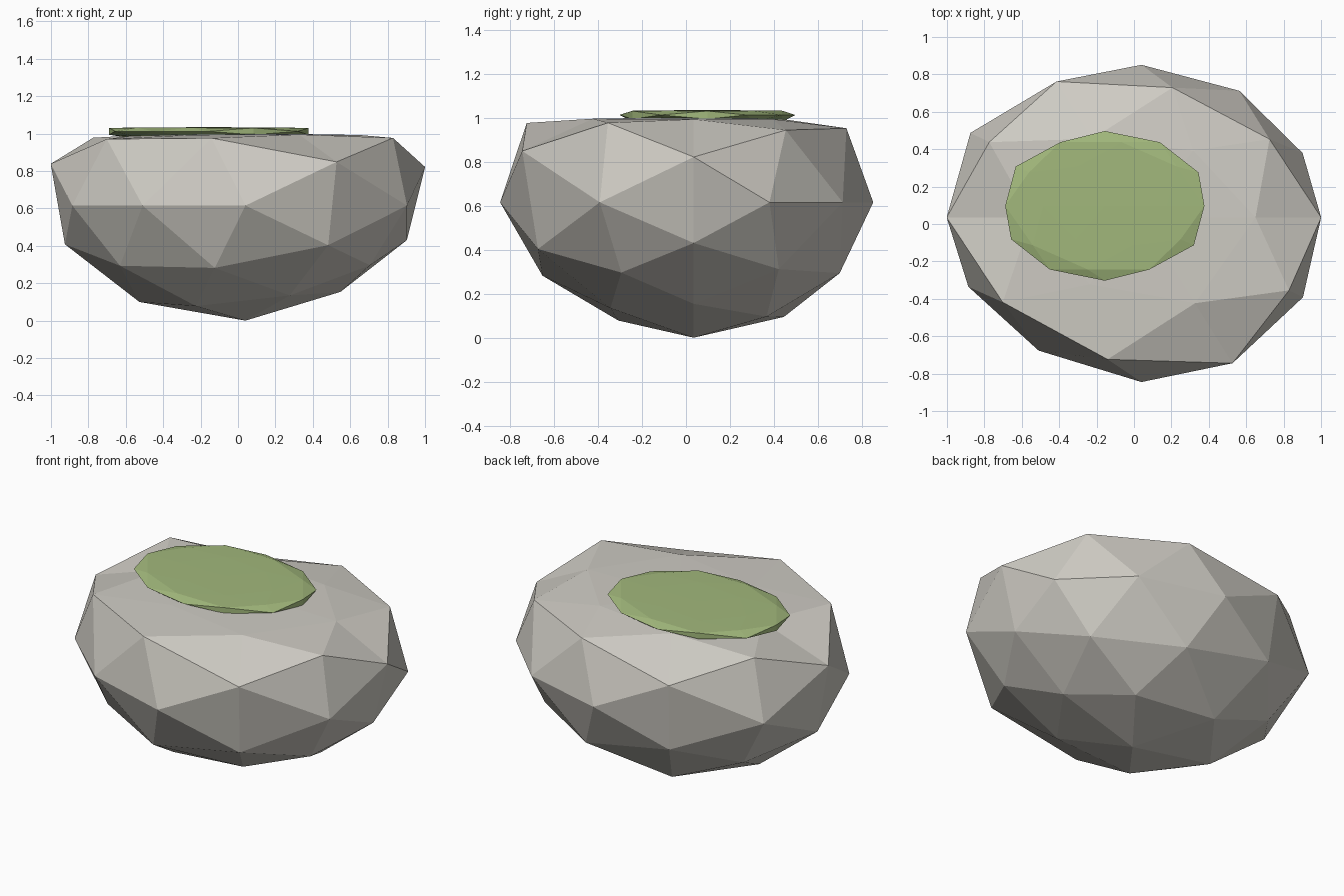
import bpy, bmesh, math
from mathutils import Matrix, Vector

if "Cube" in bpy.data.objects:
    bpy.data.objects.remove(bpy.data.objects["Cube"])


def material(name, rgb):
    m = bpy.data.materials.new(name)
    m.diffuse_color = (*rgb, 1)
    m.use_nodes = True
    m.node_tree.nodes["Principled BSDF"].inputs["Base Color"].default_value = m.diffuse_color
    return m


def flat_boulder(name, centre, size, swell, top, squash, mat):
    """Icosphere with its pole along y, swollen per vertex, flattened above `top`."""
    bm = bmesh.new()
    bmesh.ops.create_icosphere(bm, subdivisions=2, radius=1,
                               matrix=Matrix.Rotation(-math.pi / 2, 4, 'X'))
    order = sorted(bm.verts, key=lambda v: (round(v.co.y, 2), round(v.co.x, 2), v.co.z))
    for v, f in zip(order, swell):
        p = Vector(c + s * f * d for c, s, d in zip(centre, size, v.co.normalized()))
        if p.z > top:
            p.z = top + (p.z - top) * squash
        v.co = p
    bmesh.ops.recalc_face_normals(bm, faces=bm.faces)
    me = bpy.data.meshes.new(name)
    bm.to_mesh(me)
    bm.free()
    ob = bpy.data.objects.new(name, me)
    bpy.context.collection.objects.link(ob)
    me.materials.append(mat)
    return ob


# Rock: radial swell for each vertex, listed front to back in rings
rock_swell = [
    1.10,
    1.046, 1.01, 1.115, 1.04, 1.145,
    .975, 1.078, .90, 1.09, 1.015,
    1.035, .957, 1.0, .92, 1.09,
    1.015, 1.095, .965, 1.0, .932, 1.0, .864, 1.037, .907, 1.01,
    .97, 1.125, .925, 1.0, .963,
    1.075, .975, 1.0, .92, .995,
    1.0, 1.068, .975, 1.02, .995,
    1.02]
flat_boulder("rock", (.04, .035, .615), (1, .8, .66), rock_swell, .975, .09,
             material("stone", (.62, .60, .55)))

# Moss: thin cap lying on the flat top
flat_boulder("moss_patch", (-.156, .097, 1.012), (.56, .40, .06), [1.0] * 42, 1.03, .1,
             material("moss", (.36, .48, .20)))
